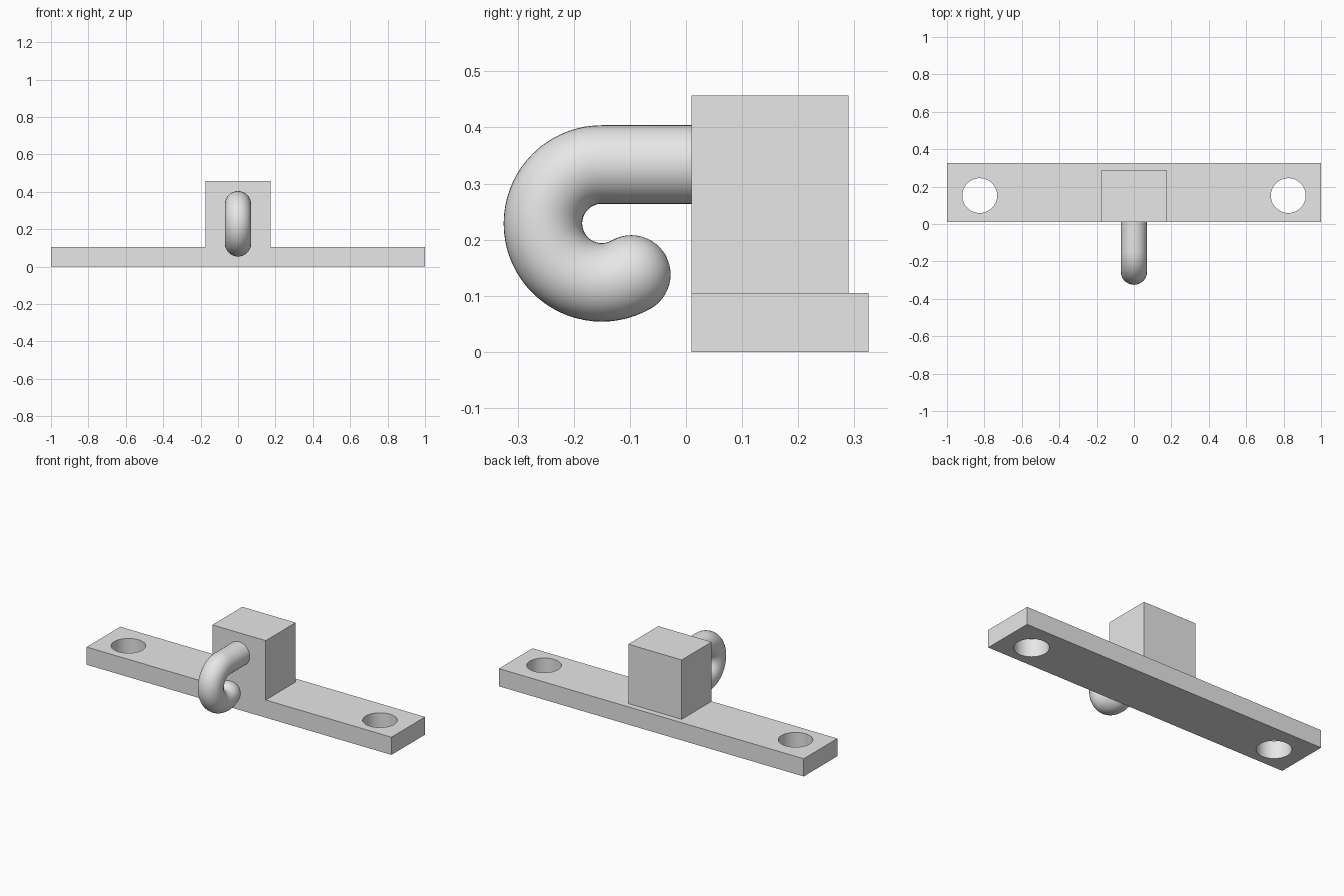
import bpy, bmesh
from math import sin, cos, pi, radians
from mathutils import Vector

cube = bpy.data.objects.get("Cube")
if cube:
    bpy.data.objects.remove(cube, do_unlink=True)

grey = bpy.data.materials.new("plain grey")
grey.use_nodes = True
grey.diffuse_color = (0.8, 0.8, 0.8, 1)
grey.node_tree.nodes["Principled BSDF"].inputs["Base Color"].default_value = grey.diffuse_color


def make_box(name, low, high):
    low, high = Vector(low), Vector(high)
    bpy.ops.mesh.primitive_cube_add(size=1, location=(low + high) / 2)
    box = bpy.context.object
    box.name = name
    box.scale = high - low
    bpy.ops.object.transform_apply(location=True, scale=True)
    box.data.materials.append(grey)
    return box


def combine(target, tool, operation):
    mod = target.modifiers.new(operation.title(), "BOOLEAN")
    mod.object, mod.operation, mod.solver = tool, operation, "EXACT"
    bpy.context.view_layer.objects.active = target
    bpy.ops.object.modifier_apply(modifier=mod.name)
    bpy.data.objects.remove(tool, do_unlink=True)


def smooth(obj):
    bpy.ops.object.select_all(action="DESELECT")
    obj.select_set(True)
    bpy.context.view_layer.objects.active = obj
    bpy.ops.object.shade_smooth_by_angle(angle=radians(30))


# Mounting plate with the block rising from its middle
plate = make_box("mounting_plate", (-1, 0.01, 0), (1, 0.325, 0.105))
block = make_box("block", (-0.175, 0.01, 0.05), (0.175, 0.29, 0.457))
combine(plate, block, "UNION")

# Screw holes through both ends
for side in (-1, 1):
    bpy.ops.mesh.primitive_cylinder_add(vertices=64, radius=0.093, depth=0.4,
                                        location=(side * 0.825, 0.152, 0.05))
    cutter = bpy.context.object
    cutter.data.materials.append(grey)
    cutter.hide_render = True
    combine(plate, cutter, "DIFFERENCE")
smooth(plate)

# Hook path: straight shank, a bend, then a rounded tip
TUBE, BEND, SIDES = 0.07, 0.105, 40
centre = Vector((0, -0.15, 0.229))
rings = [(Vector((0, 0.03, centre.z + BEND)), Vector((0, -1, 0)), TUBE)]
for i in range(43):
    a = radians(90 + 5 * i)
    rings.append((centre + BEND * Vector((0, cos(a), sin(a))),
                  Vector((0, -sin(a), cos(a))), TUBE))
end, heading, _ = rings[-1]
for i in range(1, 12):
    a = i / 12 * pi / 2
    rings.append((end + heading * TUBE * sin(a), heading, TUBE * cos(a)))

bm = bmesh.new()
across = Vector((1, 0, 0))
loops = []
for point, forward, radius in rings:
    up = forward.cross(across)
    loops.append([bm.verts.new(point + radius * (across * cos(t) + up * sin(t)))
                  for t in (2 * pi * k / SIDES for k in range(SIDES))])
for one, two in zip(loops, loops[1:]):
    for k in range(SIDES):
        n = (k + 1) % SIDES
        bm.faces.new((one[k], one[n], two[n], two[k]))
bm.faces.new(loops[0])
tip = bm.verts.new(end + heading * TUBE)
for k in range(SIDES):
    bm.faces.new((loops[-1][k], loops[-1][(k + 1) % SIDES], tip))
bmesh.ops.recalc_face_normals(bm, faces=bm.faces)
mesh = bpy.data.meshes.new("hook")
bm.to_mesh(mesh)
bm.free()
mesh.materials.append(grey)
hook = bpy.data.objects.new("hook", mesh)
bpy.context.collection.objects.link(hook)
smooth(hook)
